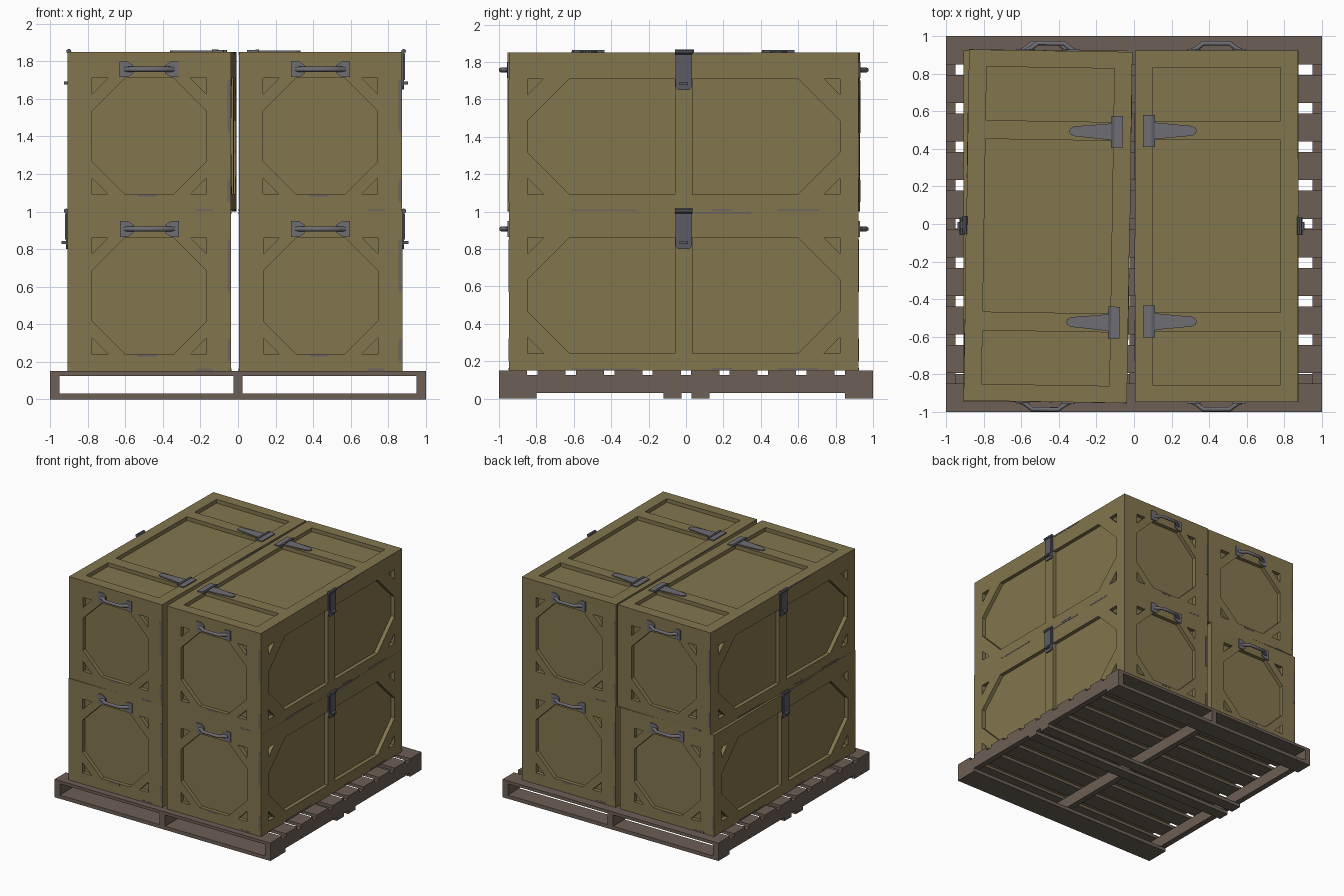
import bpy, bmesh, math
from mathutils import Matrix, Vector

if "Cube" in bpy.data.objects:
    bpy.data.objects.remove(bpy.data.objects["Cube"])

W, L, H, DEEP = 0.435, 0.935, 0.85, 0.032   # crate half width, half length, height, recess depth


def material(name, r, g, b):
    m = bpy.data.materials.new(name)
    m.diffuse_color = (r, g, b, 1)
    m.use_nodes = True
    m.node_tree.nodes["Principled BSDF"].inputs["Base Color"].default_value = m.diffuse_color
    return m


OLIVE = material("olive paint", 0.225, 0.180, 0.076)
STEEL = material("grey steel", 0.155, 0.153, 0.172)
DARK = material("dark steel", 0.105, 0.108, 0.130)
WOOD = material("pallet wood", 0.150, 0.115, 0.092)
WORN = material("worn edge", 0.160, 0.132, 0.112)


def prism(bm, pts, mat, w0, w1):
    """Closed prism: 2D outline in the mat frame, from height w0 to w1."""
    lo = [bm.verts.new(mat @ Vector((u, v, w0))) for u, v in pts]
    hi = [bm.verts.new(mat @ Vector((u, v, w1))) for u, v in pts]
    faces = [bm.faces.new(lo[::-1]), bm.faces.new(hi)]
    n = len(pts)
    for i in range(n):
        j = (i + 1) % n
        faces.append(bm.faces.new((lo[i], lo[j], hi[j], hi[i])))
    bmesh.ops.recalc_face_normals(bm, faces=faces)


def rect(u0, u1, v0, v1):
    return [(u0, v0), (u1, v0), (u1, v1), (u0, v1)]


def box(bm, x0, x1, y0, y1, z0, z1):
    prism(bm, rect(x0, x1, y0, y1), Matrix(), z0, z1)


def finish(bm, name, mat):
    me = bpy.data.meshes.new(name)
    bm.to_mesh(me)
    bm.free()
    me.materials.append(mat)
    return me


def add(name, me, matrix=Matrix()):
    ob = bpy.data.objects.new(name, me)
    ob.matrix_world = matrix
    bpy.context.collection.objects.link(ob)
    return ob


def evaluated(ob):
    dg = bpy.context.evaluated_depsgraph_get()
    return bpy.data.meshes.new_from_object(ob.evaluated_get(dg))


def wall(turn, dist):
    """Frame on a crate wall: u sideways, v up, w outward (turn 0 = front, 90 = +x)."""
    return (Matrix.Rotation(math.radians(turn), 4, 'Z') @ Matrix.Translation((0, -dist, 0))
            @ Matrix.Rotation(math.pi / 2, 4, 'X'))


TOP = Matrix.Translation((0, 0, H))

# ---- pallet
bm = bmesh.new()
for i in range(10):
    y = -1 + i * (1.85 / 9)
    box(bm, -1, 1, y, y + 0.15, 0.125, 0.15)
finish_top = finish(bm, "pallet_top_boards", WOOD)
add("pallet_top_boards", finish_top)
bm = bmesh.new()
for x in (-0.975, 0, 0.975):
    box(bm, x - 0.025, x + 0.025, -1, 1, 0.03, 0.125)
add("pallet_stringers", finish(bm, "pallet_stringers", WOOD))
bm = bmesh.new()
for a, b in ((-1, -0.8), (-0.12, -0.025), (0.03, 0.125), (0.85, 1)):
    box(bm, -1, 1, a, b, 0, 0.03)
add("pallet_bottom_boards", finish(bm, "pallet_bottom_boards", WOOD))

# ---- crate body: box with recessed panels and corner braces
Z0, Z1, TRI = 0.092, 0.71, 0.085
bm = bmesh.new()


def corner_triangles(mat, u0, u1):
    for u, s in ((u0, 1), (u1, -1)):
        for z, t in ((Z0, 1), (Z1, -1)):
            prism(bm, [(u, z), (u + s * TRI, z), (u, z + t * TRI)], mat, -DEEP, 0.05)


for turn in (0, 180):                                   # short ends: octagon
    m, h, c = wall(turn, L), 0.305, 0.175
    prism(bm, [(-h + c, Z0), (h - c, Z0), (h, Z0 + c), (h, Z1 - c),
               (h - c, Z1), (-h + c, Z1), (-h, Z1 - c), (-h, Z0 + c)], m, -DEEP, 0.05)
    corner_triangles(m, -h, h)
for turn in (90, 270):                                  # long sides: two half octagons
    m, h, c, g = wall(turn, W), 0.835, 0.225, 0.046
    for s in (-1, 1):
        prism(bm, [(s * g, Z0), (s * (h - c), Z0), (s * h, Z0 + c),
                   (s * h, Z1 - c), (s * (h - c), Z1), (s * g, Z1)], m, -DEEP, 0.05)
    corner_triangles(m, -h, h)
for a, b in ((-0.845, -0.56), (-0.46, 0.46), (0.56, 0.845)):   # lid panels
    prism(bm, rect(-0.34, 0.34, a, b), TOP, -DEEP, 0.05)
cutter = add("panel_cutter", finish(bm, "panel_cutter", OLIVE))
cutter.hide_render = True
bm = bmesh.new()
box(bm, -W, W, -L, L, 0, H)
body = add("crate_blank", finish(bm, "crate_blank", OLIVE))
mod = body.modifiers.new("panels", 'BOOLEAN')
mod.operation, mod.object, mod.solver = 'DIFFERENCE', cutter, 'EXACT'
crate_mesh = evaluated(body)
for ob in (body, cutter):
    bpy.data.objects.remove(ob)

# ---- carrying handles: bent grip tube with flared wing plates
cu = bpy.data.curves.new("grip_path", 'CURVE')
cu.dimensions, cu.bevel_depth, cu.bevel_resolution, cu.use_fill_caps = '3D', 0.014, 1, True
sp = cu.splines.new('POLY')
path = [(-0.13, 0.0), (-0.105, 0.012), (-0.07, 0.04), (0.07, 0.04), (0.105, 0.012), (0.13, 0.0)]
sp.points.add(len(path) - 1)
for p, (u, w) in zip(sp.points, path):
    p.co = (u, 0, w, 1)
grip = add("grip_path", cu)
grip_mesh = evaluated(grip)
bpy.data.objects.remove(grip)
bm = bmesh.new()
for turn in (0, 180):
    m = wall(turn, L) @ Matrix.Translation((0, 0.757, 0))
    tmp = grip_mesh.copy()
    tmp.transform(m)
    bm.from_mesh(tmp)
    for s in (-1, 1):
        prism(bm, [(s * 0.157, -0.042), (s * 0.157, 0.042), (s * 0.115, 0.042),
                   (s * 0.085, 0.022), (s * 0.085, -0.022), (s * 0.115, -0.042)], m, -0.004, 0.008)
handle_mesh = finish(bm, "handles", STEEL)

# ---- latch on the outer side
bm = bmesh.new()
m = wall(90, W)
prism(bm, [(-0.03, 0.65), (0.03, 0.65), (0.045, 0.668), (0.045, 0.855),
           (-0.045, 0.855), (-0.045, 0.668)], m, -0.004, 0.010)
prism(bm, rect(-0.035, 0.035, 0.70, 0.84), m, 0.010, 0.015)
prism(bm, rect(-0.022, 0.022, 0.677, 0.692), m, 0.0, 0.032)
rod = [(W + 0.008 + 0.013 * math.cos(a * math.pi / 4), 0.853 + 0.013 * math.sin(a * math.pi / 4))
       for a in range(8)]
prism(bm, rod, Matrix.Rotation(math.pi / 2, 4, 'X'), -0.047, 0.047)
latch_mesh = finish(bm, "latch", DARK)

# ---- lid hinges: plate, knuckle and tapered strap
bm = bmesh.new()
bk = bmesh.new()
for y in (-0.508, 0.508):
    m = TOP @ Matrix.Translation((0, y, 0))
    prism(bm, rect(-0.39, -0.34, -0.085, 0.085), m, -0.002, 0.009)
    prism(bm, [(-0.335, -0.045), (-0.25, -0.037), (-0.13, -0.026), (-0.11, -0.015),
               (-0.105, 0), (-0.11, 0.015), (-0.13, 0.026), (-0.25, 0.037), (-0.335, 0.045)],
          m, -0.002, 0.008)
    prism(bk, rect(-0.345, -0.328, -0.085, 0.085), m, -0.002, 0.014)
hinge_mesh = finish(bm, "hinge_straps", STEEL)
knuckle_mesh = finish(bk, "hinge_knuckles", DARK)

# ---- worn paint patches on edges
bm = bmesh.new()
for u0, u1, v0, v1 in ((0.06, 0.36, 0.836, 0.848), (0.5, 0.72, 0.002, 0.014),
                       (-0.6, -0.25, 0.002, 0.012), (0.15, 0.26, 0.002, 0.014)):
    for turn in (90, 270):
        prism(bm, rect(u0, u1, v0, v1), wall(turn, W), -0.002, 0.002)
for u0, u1, v0, v1 in ((0.415, 0.433, 0.42, 0.7), (0.415, 0.433, 0.05, 0.17),
                       (-0.06, 0.04, 0.076, 0.091), (0.25, 0.34, 0.002, 0.014)):
    for turn in (0, 180):
        prism(bm, rect(u0, u1, v0, v1), wall(turn, L), -0.002, 0.002)
worn_mesh = finish(bm, "worn_patches", WORN)

# ---- stack four crates; left ones are turned around, upper left slightly askew
for name, x, z, turn in (("lower_right", 0.44, 0.15, 0), ("lower_left", -0.472, 0.15, 180),
                         ("upper_right", 0.439, 1.0, 0), ("upper_left", -0.458, 1.0, 179.1)):
    m = Matrix.Translation((x, -0.012, z)) @ Matrix.Rotation(math.radians(turn), 4, 'Z')
    add(name + "_crate", crate_mesh, m)
    add(name + "_handles", handle_mesh, m)
    add(name + "_latch", latch_mesh, m)
    add(name + "_worn_patches", worn_mesh, m)
    if z == 1.0:
        add(name + "_hinge_straps", hinge_mesh, m)
        add(name + "_hinge_knuckles", knuckle_mesh, m)
